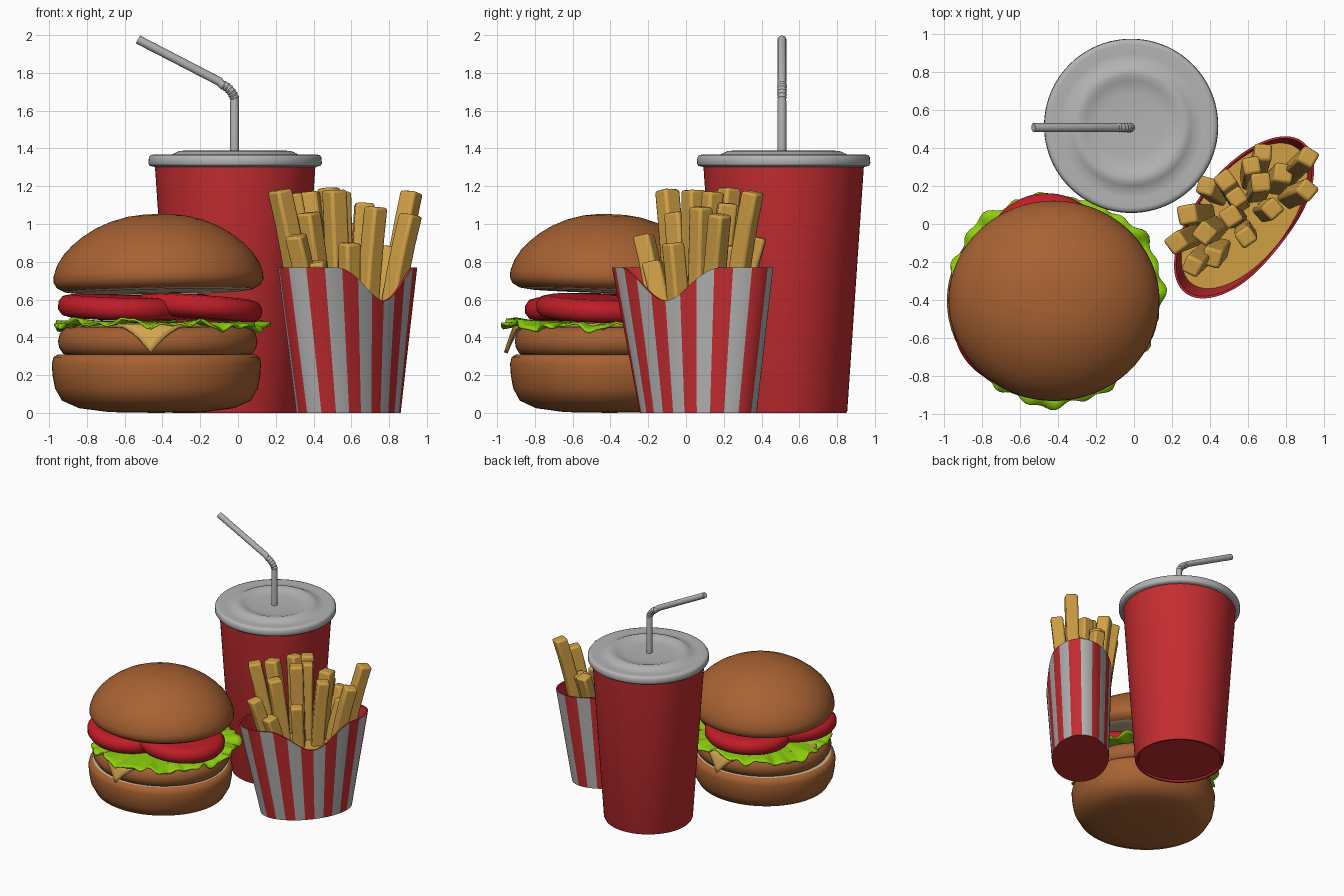
import bpy, bmesh, math, random
from mathutils import Vector, Matrix, Euler

if "Cube" in bpy.data.objects:
    bpy.data.objects.remove(bpy.data.objects["Cube"])
random.seed(4)

def mat(name, r, g, b):
    m = bpy.data.materials.new(name)
    m.diffuse_color = (r, g, b, 1)
    m.use_nodes = True
    m.node_tree.nodes["Principled BSDF"].inputs["Base Color"].default_value = m.diffuse_color
    return m

RED = mat("carton red", 0.56, 0.026, 0.03)
WHITE = mat("lid grey white", 0.456, 0.456, 0.456)
BUN = mat("bun brown", 0.39, 0.122, 0.032)
CREAM = mat("bun crumb", 0.60, 0.45, 0.30)
PATTY = mat("patty brown", 0.36, 0.117, 0.033)
LEAF = mat("lettuce green", 0.262, 0.62, 0.004)
TOMATO = mat("tomato red", 0.53, 0.012, 0.02)
CHEESE = mat("cheese yellow", 0.65, 0.37, 0.08)
FRY = mat("fry gold", 0.63, 0.35, 0.06)

def smooth(ob, angle=40):
    bpy.ops.object.select_all(action='DESELECT')
    ob.select_set(True)
    bpy.context.view_layer.objects.active = ob
    bpy.ops.object.shade_smooth_by_angle(angle=math.radians(angle))

def finish(name, bm, mats, angle=40, normals=True):
    if normals:
        bmesh.ops.recalc_face_normals(bm, faces=bm.faces)
    me = bpy.data.meshes.new(name)
    bm.to_mesh(me)
    bm.free()
    for m in mats:
        me.materials.append(m)
    ob = bpy.data.objects.new(name, me)
    bpy.context.collection.objects.link(ob)
    smooth(ob, angle)
    return ob

def lathe(name, profile, mats, loc, rot=(0, 0, 0), scale=(1, 1, 1), seg=64, rule=None, angle=40):
    """Revolve (r, z) points; rule(segment index) picks the material."""
    bm = bmesh.new()
    rings = []
    for r, z in profile:
        if r == 0:
            rings.append([bm.verts.new((0, 0, z))] * seg)
        else:
            rings.append([bm.verts.new((r * math.cos(2 * math.pi * i / seg),
                                        r * math.sin(2 * math.pi * i / seg), z)) for i in range(seg)])
    for k in range(len(rings) - 1):
        for i in range(seg):
            j = (i + 1) % seg
            vs = list(dict.fromkeys([rings[k][i], rings[k][j], rings[k + 1][j], rings[k + 1][i]]))
            f = bm.faces.new(vs)
            f.material_index = rule(k) if rule else 0
    ob = finish(name, bm, mats, angle)
    ob.location, ob.rotation_euler, ob.scale = loc, rot, scale
    return ob

# ---- drink cup, lid and bendy straw
CX, CY = -0.015, 0.517
lathe("drink_cup", [(0, 0.012), (0.31, 0.012), (0.318, 0), (0.332, 0), (0.337, 0.012), (0.425, 1.31), (0, 1.31)],
      [RED], (CX, CY, 0), seg=96)
lathe("cup_lid", [(0, 1.303), (0.43, 1.303), (0.452, 1.308), (0.459, 1.32), (0.457, 1.352), (0.448, 1.365),
                  (0.43, 1.368), (0.38, 1.362), (0.34, 1.365), (0.315, 1.378), (0.295, 1.387), (0.27, 1.388),
                  (0.24, 1.378), (0.21, 1.368), (0.17, 1.364), (0, 1.364)], [WHITE], (CX, CY, 0), seg=96, angle=50)

path = [(-0.018, 1.36, 1), (-0.018, 1.65, 1)]
for i in range(13):                       # ribbed elbow
    t = i / 12
    a = t * math.radians(62)
    path.append((-0.018 - 0.09 * (1 - math.cos(a)) - 0.02 * t, 1.66 + 0.09 * math.sin(a), 1.1 if i % 2 else 0.92))
path += [(-0.10, 1.755, 1), (-0.53, 1.977, 1)]
cu = bpy.data.curves.new("straw", 'CURVE')
cu.dimensions = '3D'
cu.bevel_depth, cu.bevel_resolution, cu.use_fill_caps = 0.0235, 4, True
sp = cu.splines.new('POLY')
sp.points.add(len(path) - 1)
for p, (x, z, r) in zip(sp.points, path):
    p.co = (x, 0.508, z, 1)
    p.radius = r
straw = bpy.data.objects.new("straw", cu)
bpy.context.collection.objects.link(straw)
cu.materials.append(WHITE)
bpy.ops.object.select_all(action='DESELECT')
straw.select_set(True)
bpy.context.view_layer.objects.active = straw
bpy.ops.object.convert(target='MESH')
smooth(bpy.context.view_layer.objects.active)

# ---- burger buns and patty
BX, BY = -0.425, -0.405
SQ = (1, 0.95, 1)
lathe("bottom_bun", [(0, 0), (0.25, 0.004), (0.41, 0.025), (0.50, 0.065), (0.537, 0.13), (0.55, 0.2), (0.554, 0.26),
                     (0.545, 0.295), (0.52, 0.31), (0.49, 0.308), (0, 0.305)], [BUN, CREAM], (BX - 0.007, BY, 0),
      scale=SQ, rule=lambda k: int(k >= 8), angle=60)
lathe("patty", [(0, 0.30), (0.46, 0.30), (0.50, 0.312), (0.522, 0.345), (0.528, 0.38), (0.518, 0.42), (0.49, 0.448),
                (0.44, 0.455), (0, 0.455)], [PATTY], (BX, BY, 0), scale=SQ, angle=60)
lathe("top_bun", [(0, -0.065), (0.44, -0.06), (0.50, -0.052), (0.54, -0.03), (0.556, 0), (0.554, 0.035),
                  (0.535, 0.09), (0.50, 0.145), (0.455, 0.192), (0.40, 0.237), (0.33, 0.28), (0.25, 0.315),
                  (0.16, 0.34), (0.08, 0.35), (0, 0.352)], [BUN, CREAM], (BX + 0.004, BY, 0.70),
      rot=(math.radians(-2), math.radians(-1), 0), scale=SQ, rule=lambda k: int(k < 2), angle=60)

# ---- cheese: rhombus slice with the front and back corners folded down
bm = bmesh.new()
N = 24
bmesh.ops.create_grid(bm, x_segments=N, y_segments=N, size=1)
for v in bm.verts:
    x, y = (v.co.x - v.co.y) / 2 * 0.52, (v.co.x + v.co.y) / 2 * 0.68
    r = math.hypot(x, y)
    over = max(0, r - 0.50)
    k = (r - over * 0.72) / r if r > 1e-6 else 1
    v.co = (x * k, y * k, 0.462 - over * 0.8)
cheese = finish("cheese", bm, [CHEESE], 60)
cheese.location, cheese.rotation_euler = (BX, BY, 0), (0, 0, math.radians(-4))
md = cheese.modifiers.new("thick", 'SOLIDIFY')
md.thickness = 0.02
md.offset = 0

# ---- lettuce: wavy round leaf
bm = bmesh.new()
seg, rows = 160, [0.0, 0.25, 0.40, 0.47, 0.52, 0.555]
prev = None
for r in rows[1:]:
    ring = []
    for i in range(seg):
        a = 2 * math.pi * i / seg
        w = (r / 0.555) ** 5
        rr = r + w * (0.018 * math.sin(3 * a + 0.4) + 0.012 * math.sin(11 * a + 1) + 0.012 * math.sin(23 * a))
        z = 0.478 + w * (-0.012 + 0.014 * math.sin(9 * a) + 0.012 * math.sin(17 * a + 2) + 0.008 * math.sin(31 * a)
                         + 0.012 * math.sin(2 * a - 0.6))
        ring.append(bm.verts.new((rr * math.cos(a), rr * math.sin(a), z)))
    for i in range(seg):
        j = (i + 1) % seg
        if prev:
            bm.faces.new((prev[i], prev[j], ring[j], ring[i]))
    if not prev:
        bm.faces.new(ring)
    prev = ring
lettuce = finish("lettuce", bm, [LEAF], 50)
lettuce.location = (BX + 0.012, BY + 0.015, 0)
md = lettuce.modifiers.new("thick", 'SOLIDIFY')
md.thickness = 0.012
md.offset = 0

# ---- tomato slices
for n, (x, y, z, rx, ry) in enumerate([(-0.62, -0.52, 0.558, 2, 2), (-0.205, -0.46, 0.555, -2, 4),
                                       (-0.46, -0.17, 0.56, 1, -2)]):
    lathe("tomato_slice_%d" % (n + 1), [(0, -0.06), (0.27, -0.06), (0.31, -0.05), (0.332, -0.02), (0.332, 0.02),
                                        (0.31, 0.05), (0.27, 0.06), (0, 0.06)], [TOMATO], (x, y, z),
          rot=(math.radians(rx), math.radians(ry), 0), angle=60)

# ---- fries carton: striped elliptical tub with a scooped front rim
TH = math.radians(52)
U, V = Vector((math.cos(TH), math.sin(TH), 0)), Vector((math.sin(TH), -math.cos(TH), 0))

def wall(t, z, inset=0):
    s = z / 0.77
    c = Vector((0.585, 0.065, z)).lerp(Vector((0.58, 0.035, z)), s)
    return c + U * (0.355 + 0.15 * s - inset) * math.cos(t) + V * (0.215 + 0.037 * s - inset) * math.sin(t)

def rim(t):
    u = 0.5 * math.cos(t)
    if math.sin(t) < 0 or abs(u) > 0.34:
        return 0.77
    return 0.77 - 0.175 * (0.5 + 0.5 * math.cos(math.pi * u / 0.34))

STRIPES, SUB = 24, 5
COLS = STRIPES * SUB
fine = [2 * math.pi * i / 2400 for i in range(2401)]      # even spacing by arc length
acc = [0]
for a, b in zip(fine, fine[1:]):
    acc.append(acc[-1] + (wall(a, 0.5) - wall(b, 0.5)).length)
ts, k = [], 0
for i in range(COLS):
    while acc[k] < acc[-1] * i / COLS:
        k += 1
    ts.append(fine[k])
bm = bmesh.new()
levels = [(f / 4, 0) for f in range(5)] + [(f / 4, 0.012) for f in (4, 3, 2, 1, 0.08)]
grid = [[bm.verts.new(wall(t, f * rim(t), ins)) for t in ts] for f, ins in levels]
for r in range(len(grid) - 1):
    for i in range(COLS):
        j = (i + 1) % COLS
        f = bm.faces.new((grid[r][i], grid[r][j], grid[r + 1][j], grid[r + 1][i]))
        f.material_index = (i // SUB) % 2 if r < 4 else 0
bm.faces.new(grid[0])
bm.faces.new(grid[-1])
finish("fries_carton", bm, [RED, WHITE], 40)

# filling between the fries
bm = bmesh.new()
bm.faces.new([bm.verts.new(wall(t, 0.56, 0.012)) for t in ts])
finish("fries_filling", bm, [FRY], normals=False)

# ---- fries: bent bevelled sticks, given by the tip position
tips = [(0.68, 0.38, 0.93), (0.92, 0.355, 1.17), (0.48, 0.23, 1.19), (0.67, 0.22, 1.11), (0.915, 0.18, 1.05),
        (0.38, 0.20, 1.17), (0.54, 0.14, 1.17), (0.28, 0.05, 1.16), (0.51, 0.04, 1.18), (0.73, 0.08, 1.09),
        (0.22, -0.10, 1.18), (0.37, -0.05, 1.06), (0.59, -0.07, 0.90), (0.41, -0.18, 0.80), (0.305, -0.225, 0.94),
        (0.62, 0.31, 1.0), (0.79, 0.27, 0.88)]
mid = Vector((0.582, 0.045, 0))
for n, tip in enumerate(tips):
    tip = Vector(tip)
    base = mid + (Vector((tip.x, tip.y, 0)) - mid) * 0.62
    base.z = 0.32
    d = tip - base
    rot = d.to_track_quat('Z', 'Y').to_matrix() @ Matrix.Rotation(random.uniform(0.1, 0.6), 3, 'Z')
    out = Vector((d.x, d.y, 0)) * -0.12
    w = random.uniform(0.046, 0.052)
    bm = bmesh.new()
    prev = None
    for s in range(6):
        t = s / 5
        c = base + d * t + out * 4 * t * (1 - t)
        ring = [bm.verts.new(c + rot @ Vector((sx * w, sy * w, 0))) for sx, sy in ((-1, -1), (1, -1), (1, 1), (-1, 1))]
        if prev:
            for i in range(4):
                bm.faces.new((prev[i], prev[(i + 1) % 4], ring[(i + 1) % 4], ring[i]))
        else:
            bm.faces.new(ring)
        prev = ring
    bm.faces.new(prev)
    fry = finish("fry_%02d" % (n + 1), bm, [FRY], 35)
    md = fry.modifiers.new("round", 'BEVEL')
    md.width, md.segments, md.limit_method = 0.015, 2, 'ANGLE'
